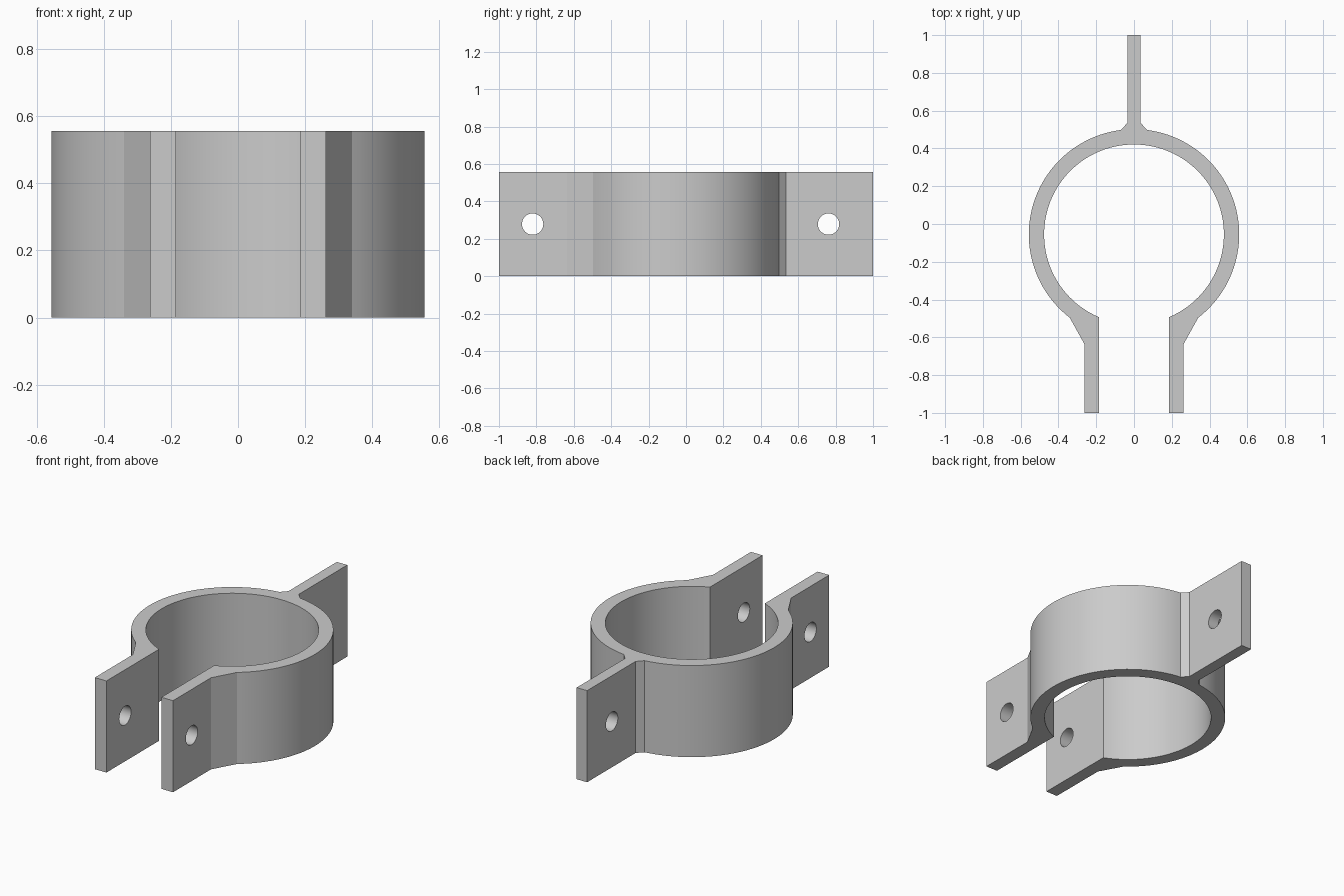
import bpy, bmesh, math
from mathutils import Matrix

cube = bpy.data.objects.get("Cube")
if cube:
    bpy.data.objects.remove(cube, do_unlink=True)

HEIGHT = 0.557
CENTRE_Y = -0.055
INNER, OUTER = 0.476, 0.557
HOLE_RADIUS = 0.057

steel = bpy.data.materials.new("plain grey metal")
steel.use_nodes = True
grey = (0.6, 0.6, 0.6, 1)
steel.diffuse_color = grey
steel.node_tree.nodes["Principled BSDF"].inputs["Base Color"].default_value = grey


def arc(radius, x_start, x_end, steps):
    """Right-hand arc from low x_start up to high x_end."""
    a = -math.acos(x_start / radius)
    b = math.acos(x_end / radius)
    angles = [a + (b - a) * i / steps for i in range(steps + 1)]
    return [(radius * math.cos(t), CENTRE_Y + radius * math.sin(t)) for t in angles]


def add_object(name, bm):
    bmesh.ops.recalc_face_normals(bm, faces=bm.faces)
    mesh = bpy.data.meshes.new(name)
    bm.to_mesh(mesh)
    bm.free()
    mesh.materials.append(steel)
    obj = bpy.data.objects.new(name, mesh)
    bpy.context.collection.objects.link(obj)
    return obj


# Right half of the outline: bore, front leg, outer ring, gusset, rear tab
half = arc(INNER, 0.185, 0, 48)[::-1]
half += [(0.185, -1), (0.263, -1), (0.263, -0.635)]
half += arc(OUTER, 0.34, 0.07, 48)
half += [(0.035, 0.535), (0.035, 1)]
outline = half + [(-x, y) for x, y in half[:0:-1]]

# Clamp body: outline extruded to full height
bm = bmesh.new()
base = bm.faces.new([bm.verts.new((x, y, 0)) for x, y in outline])
raised = bmesh.ops.extrude_face_region(bm, geom=[base], use_keep_orig=True)["geom"]
top = [v for v in raised if isinstance(v, bmesh.types.BMVert)]
bmesh.ops.translate(bm, verts=top, vec=(0, 0, HEIGHT))
clamp = add_object("pipe_clamp", bm)

# Bolt holes across the front legs and the rear tab
bm = bmesh.new()
for y in (-0.82, 0.762):
    place = Matrix.Translation((0, y, HEIGHT / 2)) @ Matrix.Rotation(math.pi / 2, 4, "Y")
    bmesh.ops.create_cone(bm, cap_ends=True, segments=40, radius1=HOLE_RADIUS,
                          radius2=HOLE_RADIUS, depth=1, matrix=place)
cutter = add_object("bolt_hole_cutter", bm)
cutter.hide_render = True

drill = clamp.modifiers.new("bolt holes", "BOOLEAN")
drill.operation = "DIFFERENCE"
drill.solver = "EXACT"
drill.object = cutter

bpy.ops.object.select_all(action="DESELECT")
clamp.select_set(True)
bpy.context.view_layer.objects.active = clamp
bpy.ops.object.modifier_apply(modifier=drill.name)
bpy.data.objects.remove(cutter, do_unlink=True)
bpy.ops.object.shade_smooth_by_angle(angle=math.radians(20))
